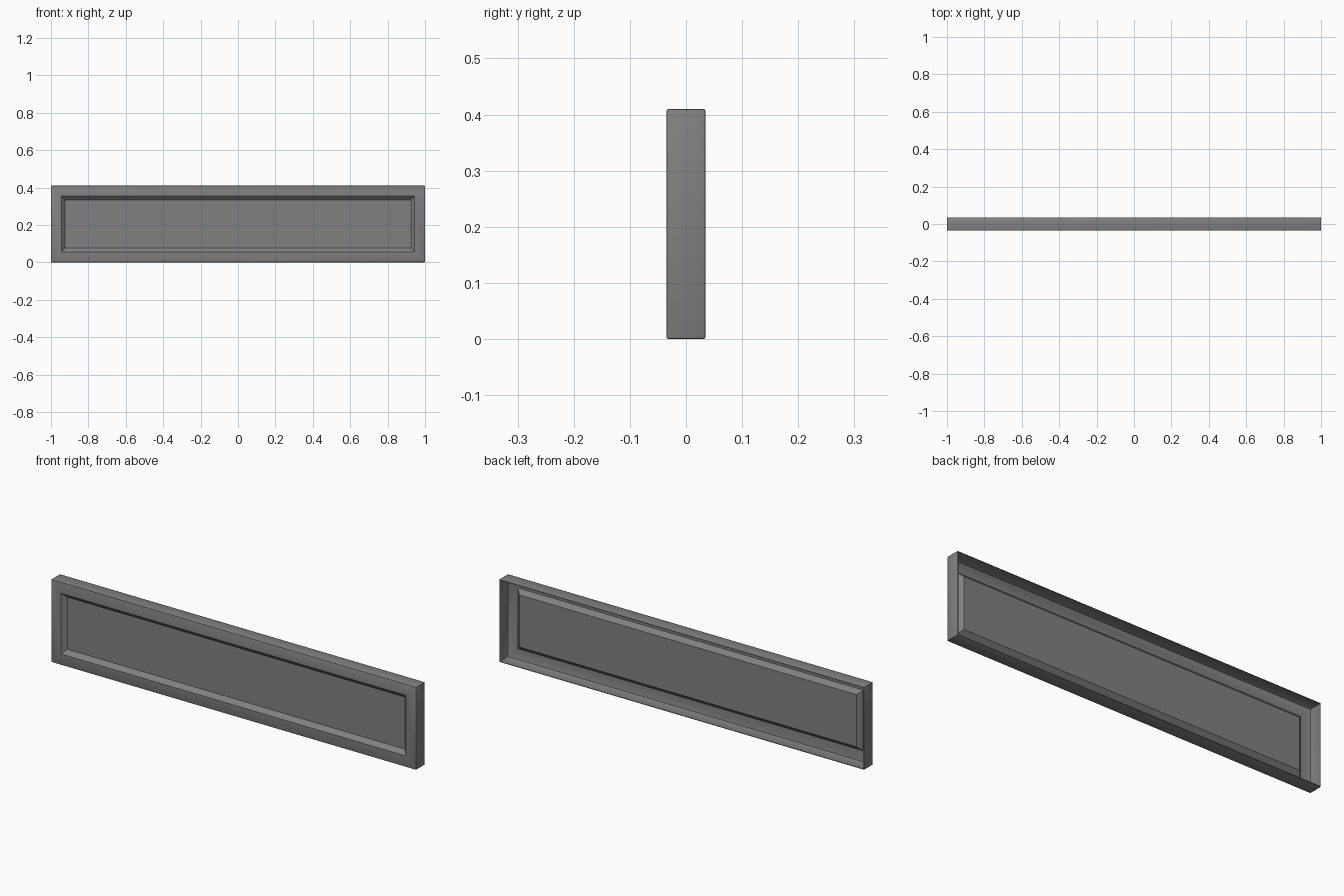
import bpy
import bmesh

WIDTH, DEPTH, HEIGHT = 2.0, 0.07, 0.41
ROUND = 0.004
MARGIN = 0.055      # frame width around the recessed panel
SLOPE = 0.021       # width of the sloped border
RECESS = 0.02       # depth of the panel

cube = bpy.data.objects.get("Cube")
if cube:
    bpy.data.objects.remove(cube, do_unlink=True)

grey = bpy.data.materials.new("mid_grey")
grey.use_nodes = True
colour = (0.22, 0.22, 0.22, 1)
grey.diffuse_color = colour
grey.node_tree.nodes["Principled BSDF"].inputs["Base Color"].default_value = colour

# Box shell with softened edges
bm = bmesh.new()
bmesh.ops.create_cube(bm, size=1)
for v in bm.verts:
    v.co = (v.co.x * WIDTH, v.co.y * DEPTH, (v.co.z + 0.5) * HEIGHT)
bmesh.ops.bevel(bm, geom=bm.edges[:], offset=ROUND, offset_type='OFFSET',
                segments=2, profile=0.5, affect='EDGES')
bm.normal_update()

# Open back
back = max(bm.faces, key=lambda f: f.calc_center_median().y)
bmesh.ops.delete(bm, geom=[back], context='FACES_ONLY')

# Recessed front panel with sloped border
front = min(bm.faces, key=lambda f: f.calc_center_median().y)
bmesh.ops.inset_region(bm, faces=[front], thickness=MARGIN - ROUND,
                       use_even_offset=True)
bmesh.ops.inset_region(bm, faces=[front], thickness=SLOPE,
                       use_even_offset=True)
for v in front.verts:
    v.co.y += RECESS
bm.normal_update()

mesh = bpy.data.meshes.new("drawer_front")
bm.to_mesh(mesh)
bm.free()
mesh.materials.append(grey)
panel = bpy.data.objects.new("drawer_front", mesh)
bpy.context.collection.objects.link(panel)

bpy.ops.object.select_all(action='DESELECT')
panel.select_set(True)
bpy.context.view_layer.objects.active = panel
bpy.ops.object.shade_smooth_by_angle(angle=0.5)
